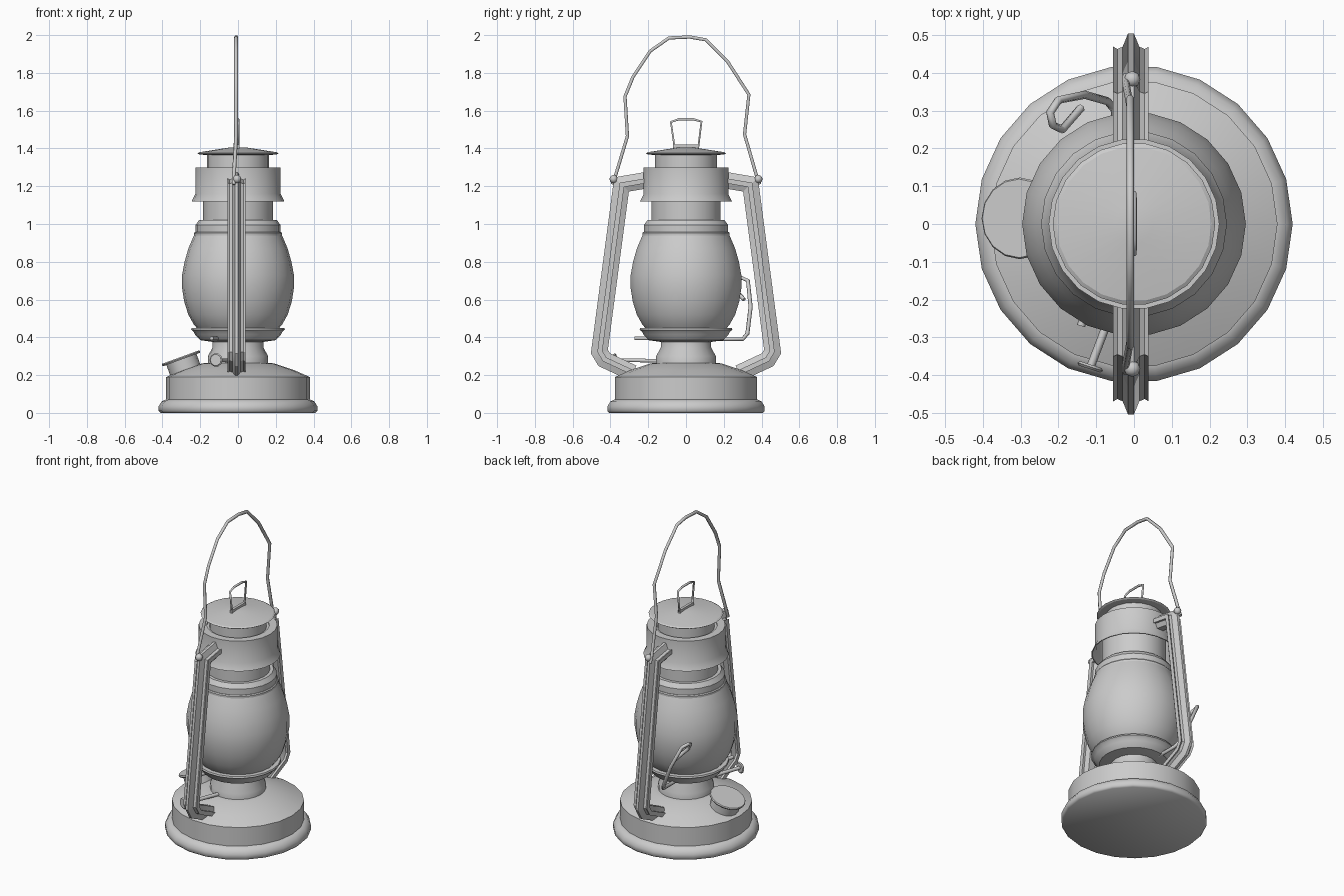
import bpy
import bmesh
from math import cos, sin, pi, radians
from mathutils import Vector

cube = bpy.data.objects.get("Cube")
if cube:
    bpy.data.objects.remove(cube, do_unlink=True)

SIDES = 22
grey = bpy.data.materials.new("Plain grey metal")
grey.use_nodes = True
grey.diffuse_color = (0.6, 0.6, 0.6, 1)
grey.node_tree.nodes["Principled BSDF"].inputs["Base Color"].default_value = grey.diffuse_color


def finish(name, bm, angle=30):
    """Turn a bmesh into a shaded grey object."""
    bmesh.ops.recalc_face_normals(bm, faces=bm.faces)
    mesh = bpy.data.meshes.new(name)
    bm.to_mesh(mesh)
    bm.free()
    mesh.materials.append(grey)
    ob = bpy.data.objects.new(name, mesh)
    bpy.context.collection.objects.link(ob)
    bpy.ops.object.select_all(action="DESELECT")
    ob.select_set(True)
    bpy.context.view_layer.objects.active = ob
    bpy.ops.object.shade_smooth_by_angle(angle=radians(angle))
    return ob


def skin(bm, rings, closed=False):
    """Bridge consecutive vertex rings, capping the ends unless closed."""
    n = len(rings[0])
    pairs = list(zip(rings, rings[1:]))
    if closed:
        pairs.append((rings[-1], rings[0]))
    for a, b in pairs:
        for i in range(n):
            j = (i + 1) % n
            bm.faces.new((a[i], a[j], b[j], b[i]))
    if not closed:
        bm.faces.new(rings[0])
        bm.faces.new(rings[-1])


def lathe(name, profile, closed=False, angle=30, sides=SIDES):
    """Turn a (radius, height) profile about the z axis."""
    bm = bmesh.new()
    rings = [[bm.verts.new((r * cos(2 * pi * i / sides), r * sin(2 * pi * i / sides), z))
              for i in range(sides)] for r, z in profile]
    skin(bm, rings, closed)
    return finish(name, bm, angle)


def wire(name, points, radius, cyclic=False):
    """Round wire bent through the given points."""
    curve = bpy.data.curves.new(name, "CURVE")
    curve.dimensions = "3D"
    curve.bevel_depth = radius
    curve.bevel_resolution = 1
    curve.use_fill_caps = True
    spline = curve.splines.new("POLY")
    spline.points.add(len(points) - 1)
    for p, co in zip(spline.points, points):
        p.co = (*co, 1)
    spline.use_cyclic_u = cyclic
    curve.materials.append(grey)
    ob = bpy.data.objects.new(name, curve)
    bpy.context.collection.objects.link(ob)
    return ob


# Fuel tank and foot
lathe("foot_rim", [(0.41, 0), (0.42, 0.01), (0.42, 0.035), (0.405, 0.06), (0.38, 0.072)], angle=50)
lathe("fuel_tank", [(0.38, 0.06), (0.38, 0.19), (0.3, 0.225), (0.19, 0.262), (0.15, 0.266)], angle=20)
lathe("burner_neck", [(0.16, 0.25), (0.16, 0.3), (0.135, 0.345), (0.135, 0.39)])
lathe("globe_plate", [(0.13, 0.375), (0.2, 0.385), (0.228, 0.415), (0.235, 0.43),
                      (0.248, 0.44), (0.245, 0.45), (0.21, 0.45)])

# Glass globe and its upper collar
lathe("globe", [(0.21, 0.44), (0.235, 0.47), (0.263, 0.52), (0.285, 0.59), (0.296, 0.66),
                (0.296, 0.73), (0.283, 0.8), (0.263, 0.87), (0.233, 0.94)])
lathe("collar_ring", [(0.228, 0.932), (0.233, 0.938), (0.233, 0.952), (0.228, 0.958)])
lathe("globe_collar", [(0.225, 0.95), (0.225, 0.995), (0.205, 1.022), (0.18, 1.022)])

# Chimney, open hood and lid
lathe("chimney", [(0.185, 1.01), (0.185, 1.29)])
lathe("hood", [(0.18, 1.3), (0.226, 1.3), (0.226, 1.16), (0.246, 1.118), (0.24, 1.118),
               (0.219, 1.16), (0.219, 1.29), (0.18, 1.29)], closed=True)
lathe("lid_neck", [(0.165, 1.29), (0.165, 1.38)])
lathe("lid", [(0.16, 1.365), (0.205, 1.368), (0.215, 1.374), (0.205, 1.38), (0.05, 1.404),
              (0.01, 1.406)], angle=20)

# Lid pull
bm = bmesh.new()
bmesh.ops.create_cube(bm, size=1)
bmesh.ops.scale(bm, vec=(0.016, 0.14, 0.02), verts=bm.verts)
bmesh.ops.translate(bm, vec=(0, 0, 1.41), verts=bm.verts)
finish("lid_pull_base", bm)
wire("lid_pull", [(0, -0.062, 1.415), (0, -0.08, 1.54), (0, -0.04, 1.554), (0, 0.04, 1.554),
                  (0, 0.082, 1.542), (0, 0.066, 1.415)], 0.007, cyclic=True)

# Ribbed side frames: half of the cross-section is (across, outward), then mirrored
half = [(0.008, 0.045), (0.022, 0.012), (0.036, 0.006), (0.047, 0.012), (0.047, -0.014),
        (0.034, -0.014), (0.022, -0.042)]
section = half + [(-a, d) for a, d in reversed(half)]
path = [Vector(p) for p in ((0.2, 1.232), (0.34, 1.208), (0.457, 0.325), (0.432, 0.283), (0.28, 0.212))]


def side_frame(name, side):
    bm = bmesh.new()
    rings = []
    for i, p in enumerate(path):
        before = (p - path[i - 1]).normalized() if i else None
        after = (path[i + 1] - p).normalized() if i + 1 < len(path) else None
        d1, d2 = before or after, after or before
        n1, n2 = Vector((-d1.y, d1.x)), Vector((-d2.y, d2.x))
        miter = (n1 + n2) / (1 + n1.dot(n2))
        rings.append([bm.verts.new((a - 0.008, side * (p.x + miter.x * d), p.y + miter.y * d))
                      for a, d in section])
    skin(bm, rings)
    finish(name, bm, 25)


for label, side in (("front", -1), ("back", 1)):
    side_frame(label + "_side_frame", side)
    # Eyelet that carries the bail
    bm = bmesh.new()
    bmesh.ops.create_uvsphere(bm, u_segments=8, v_segments=6, radius=0.022)
    bmesh.ops.translate(bm, vec=(-0.005, side * 0.383, 1.238), verts=bm.verts)
    finish(label + "_eyelet", bm, 60)

# Carrying bail
bail = [(-0.39, 1.21), (-0.375, 1.25), (-0.31, 1.465), (-0.323, 1.675), (-0.28, 1.78),
        (-0.19, 1.915), (-0.09, 1.985), (0.02, 1.99), (0.105, 1.975), (0.22, 1.86),
        (0.333, 1.685), (0.31, 1.475), (0.375, 1.25), (0.39, 1.21)]
wire("bail", [(-0.022 if z < 1.3 else -0.01, y, z) for y, z in bail], 0.01)

# Tilted filler cap
tilt = radians(-20)
for name, profile in (("filler_spout", [(0.085, -0.12), (0.085, 0)]),
                      ("filler_cap", [(0.104, -0.008), (0.108, 0), (0.104, 0.006)])):
    ob = lathe(name, profile, sides=16)
    ob.location = (-0.302, 0.015, 0.29)
    ob.rotation_euler = (0, tilt, 0)

# Wick adjuster: spindle with a small wheel
wire("wick_spindle", [(-0.02, -0.12, 0.275), (-0.07, -0.26, 0.278), (-0.115, -0.378, 0.28)], 0.011)
wheel = lathe("wick_wheel", [(0.03, -0.006), (0.036, 0), (0.03, 0.006)], sides=10)
wheel.location = (-0.116, -0.378, 0.28)
wheel.rotation_euler = (radians(90), 0, radians(-18))

# Globe lifting lever with hooked end
wire("globe_lever", [(-0.14, -0.27, 0.395), (-0.09, -0.1, 0.395), (-0.05, 0.15, 0.39),
                     (-0.05, 0.3, 0.39), (-0.07, 0.325, 0.42), (-0.13, 0.342, 0.56),
                     (-0.2, 0.328, 0.7), (-0.222, 0.295, 0.715), (-0.215, 0.262, 0.7),
                     (-0.19, 0.25, 0.66), (-0.14, 0.308, 0.6)], 0.011)
